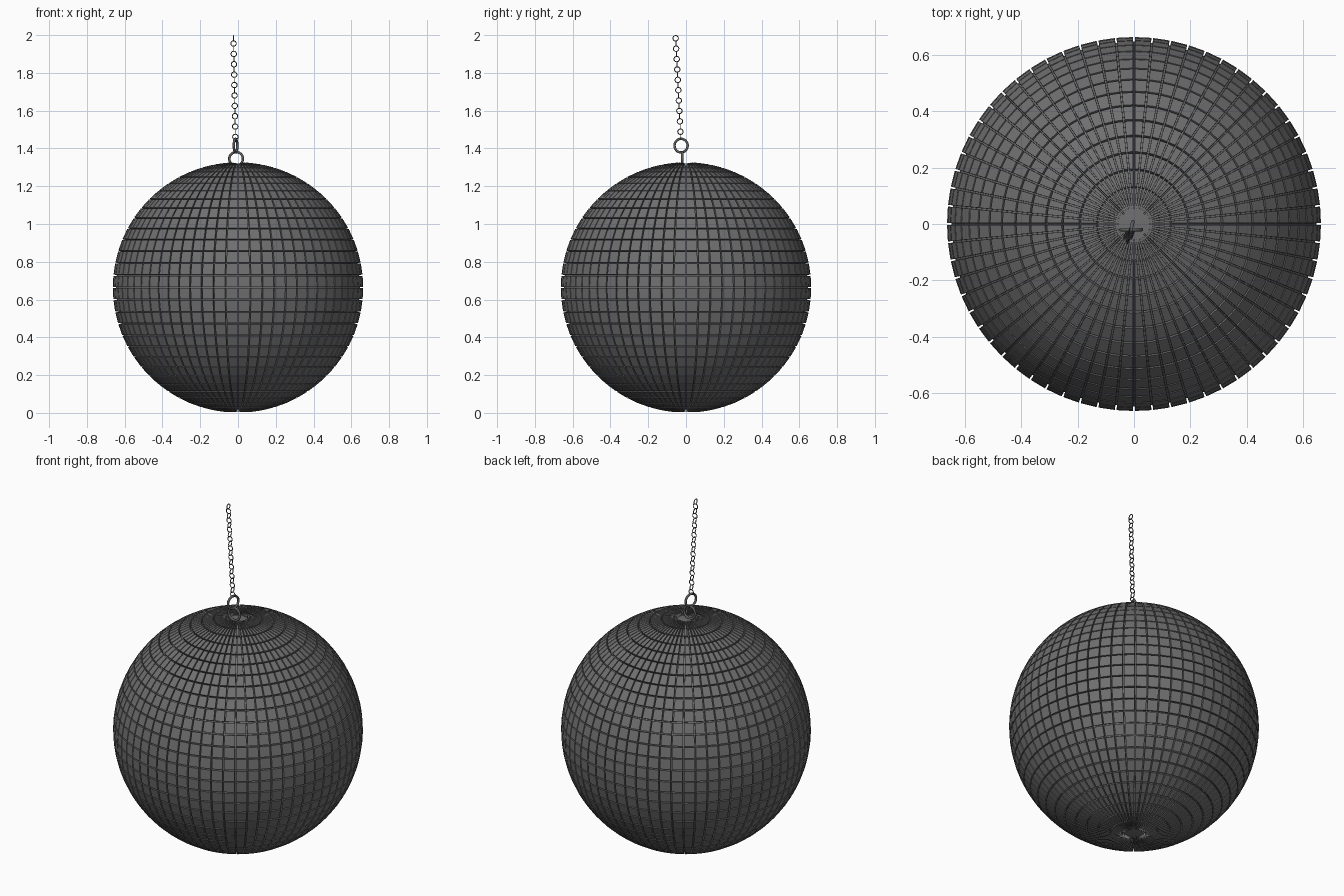
import bpy, bmesh, math
from mathutils import Vector, Matrix

if "Cube" in bpy.data.objects:
    bpy.data.objects.remove(bpy.data.objects["Cube"])

R, CZ = 0.645, 0.664
TILE = 0.018


def make_object(name, bm):
    mesh = bpy.data.meshes.new(name)
    bm.to_mesh(mesh)
    bm.free()
    ob = bpy.data.objects.new(name, mesh)
    bpy.context.collection.objects.link(ob)
    return ob


def material(name, c):
    m = bpy.data.materials.new(name)
    m.diffuse_color = (c, c, c, 1)
    m.use_nodes = True
    m.node_tree.nodes["Principled BSDF"].inputs["Base Color"].default_value = m.diffuse_color
    return m


grey = material("mirror_grey", 0.16)
steel = material("steel_grey", 0.12)

# mirror ball: every facet is inset and raised, leaving narrow grooves
bm = bmesh.new()
bmesh.ops.create_uvsphere(bm, u_segments=64, v_segments=32, radius=R)
tiles = bm.faces[:]
bmesh.ops.inset_individual(bm, faces=tiles, thickness=0.0025, use_even_offset=True)
normals = [(f, f.normal.copy()) for f in tiles]
res = bmesh.ops.extrude_discrete_faces(bm, faces=tiles)
for f in res["faces"]:
    f.normal_update()
    n = f.normal.copy()
    for v in f.verts:
        v.co += n * TILE
bmesh.ops.translate(bm, verts=bm.verts, vec=(0, 0, CZ))
ball = make_object("mirror_ball", bm)
ball.data.materials.append(grey)


def add_ring(bm, centre, major, minor, axis_rot, seg, sides):
    # ring whose hole runs along local y, turned about z by axis_rot
    m = Matrix.Translation(centre) @ Matrix.Rotation(axis_rot, 4, 'Z') @ Matrix.Rotation(math.pi / 2, 4, 'X')
    loops = []
    for i in range(seg):
        a = 2 * math.pi * i / seg
        loop = []
        for j in range(sides):
            b = 2 * math.pi * j / sides
            r = major + minor * math.cos(b)
            loop.append(bm.verts.new(m @ Vector((r * math.cos(a), r * math.sin(a), minor * math.sin(b)))))
        loops.append(loop)
    for i in range(seg):
        p, q = loops[i], loops[(i + 1) % seg]
        for j in range(sides):
            k = (j + 1) % sides
            f = bm.faces.new((p[j], q[j], q[k], p[k]))
            f.smooth = True


# fixed eyelet and hanging ring
for name, centre, rot in (("eyelet", (-0.01, -0.02, 1.345), 0.0),
                          ("hanging_ring", (-0.013, -0.026, 1.415), math.radians(75))):
    bm = bmesh.new()
    add_ring(bm, Vector(centre), 0.036, 0.0065, rot, 32, 10)
    make_object(name, bm).data.materials.append(steel)

# chain: small round links, each turned a quarter from the last
bm = bmesh.new()
start, end, count = Vector((-0.014, -0.028, 1.461)), Vector((-0.024, -0.055, 1.983)), 20
for i in range(count):
    turn = math.pi / 2 * ((count - i) % 2)
    add_ring(bm, start.lerp(end, i / (count - 1)), 0.0145, 0.0025, turn, 16, 6)
make_object("chain", bm).data.materials.append(steel)
